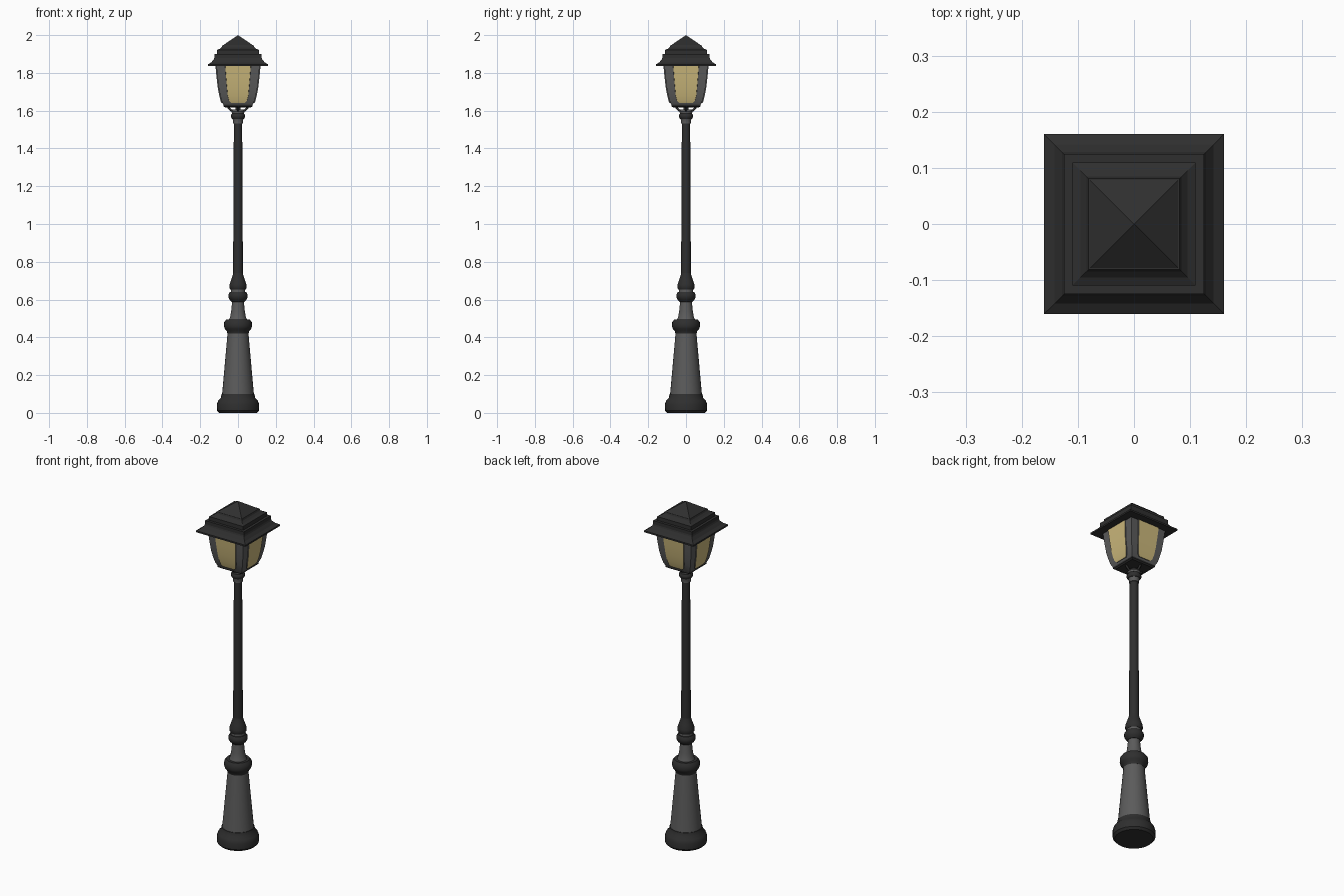
import bpy, bmesh, math
from mathutils import Vector

cube = bpy.data.objects.get("Cube")
if cube:
    bpy.data.objects.remove(cube, do_unlink=True)


def material(name, rgb):
    m = bpy.data.materials.new(name)
    m.use_nodes = True
    m.diffuse_color = (*rgb, 1)
    m.node_tree.nodes["Principled BSDF"].inputs["Base Color"].default_value = (*rgb, 1)
    return m


dark = material("dark iron", (0.028, 0.028, 0.028))
grey = material("grey iron", (0.105, 0.105, 0.105))
glass = material("warm glass", (0.60, 0.48, 0.20))


def finish(name, bm, mats, smooth=True):
    bmesh.ops.recalc_face_normals(bm, faces=bm.faces)
    mesh = bpy.data.meshes.new(name)
    bm.to_mesh(mesh)
    bm.free()
    for m in mats:
        mesh.materials.append(m)
    ob = bpy.data.objects.new(name, mesh)
    bpy.context.collection.objects.link(ob)
    if smooth:
        bpy.ops.object.select_all(action="DESELECT")
        ob.select_set(True)
        bpy.context.view_layer.objects.active = ob
        bpy.ops.object.shade_smooth_by_angle(angle=math.radians(35))
    return ob


def lathe(name, profile, mat, sides=28):
    """Capped turned part from (radius, height) points; four sides gives a square part."""
    bm = bmesh.new()
    square = sides == 4
    rings = []
    for r, z in profile:
        r *= math.sqrt(2) if square else 1
        ring = []
        for i in range(sides):
            a = math.tau * (i + (0.5 if square else 0)) / sides
            ring.append(bm.verts.new((r * math.cos(a), r * math.sin(a), z)))
        rings.append(ring)
    for low, high in zip(rings, rings[1:]):
        for i in range(sides):
            j = (i + 1) % sides
            bm.faces.new((low[i], low[j], high[j], high[i]))
    bm.faces.new(rings[0])
    bm.faces.new(rings[-1])
    bmesh.ops.remove_doubles(bm, verts=bm.verts, dist=0.0001)
    return finish(name, bm, [mat], not square)


# Pedestal
lathe("base_foot", [(.10, 0), (.111, .012), (.112, .045), (.105, .065),
                    (.091, .08), (.087, .1)], dark)
lathe("base_shaft", [(.084, .1), (.055, .425)], grey)
lathe("base_collar", [(.056, .42), (.06, .435), (.07, .445), (.074, .458),
                      (.073, .48), (.062, .495)], dark)
lathe("neck", [(.047, .494), (.041, .51), (.036, .54), (.031, .59)], grey)

# Knuckle between pedestal and pole
lathe("knuckle_ring", [(.033, .588), (.045, .6), (.051, .613), (.051, .627), (.043, .64)], dark)
lathe("knuckle_band", [(.038, .638), (.038, .655)], grey)
lathe("knuckle_bulb", [(.04, .652), (.046, .662), (.045, .68), (.036, .705),
                       (.028, .73), (.026, .74)], dark)

# Pole and its cap
lathe("pole", [(.026, .738), (.022, 1.535)], dark)
lathe("pole_cap", [(.026, 1.533), (.026, 1.55), (.03, 1.56)], grey)
lathe("cap_ring", [(.032, 1.557), (.038, 1.566), (.038, 1.576), (.031, 1.586)], dark)
lathe("cap_top", [(.032, 1.585), (.034, 1.595), (.028, 1.605)], grey)
lathe("lantern_stem", [(.014, 1.6), (.014, 1.628)], dark, 16)

# Curved brackets holding the lantern
for i, side in enumerate(("left", "back", "right", "front")):
    a = math.tau * i / 4
    out = Vector((math.cos(a), math.sin(a), 0))
    curve = bpy.data.curves.new("bracket_" + side, "CURVE")
    curve.dimensions = "3D"
    curve.bevel_depth = .006
    curve.bevel_resolution = 2
    curve.use_fill_caps = True
    path = [(.02, 1.595), (.036, 1.602), (.048, 1.613), (.056, 1.628)]
    spline = curve.splines.new("POLY")
    spline.points.add(len(path) - 1)
    for p, (r, z) in zip(spline.points, path):
        p.co = (*(out * r + Vector((0, 0, z))), 1)
    curve.materials.append(dark)
    bpy.context.collection.objects.link(bpy.data.objects.new("bracket_" + side, curve))

# Lantern floor
lathe("lantern_floor", [(.07, 1.618), (.078, 1.624), (.078, 1.632)], dark, 4)

# Lantern walls: height, half width of wall, half width of pane
rows = [(1.63, .077, .034), (1.641, .082, .036), (1.652, .087, .048), (1.68, .094, .055),
        (1.72, .102, .059), (1.78, .109, .064), (1.845, .115, .069)]
bm = bmesh.new()
panes = []
for k in range(4):
    a = math.tau * k / 4
    out = Vector((math.cos(a), math.sin(a), 0))
    along = Vector((-math.sin(a), math.cos(a), 0))
    grid = [[bm.verts.new(out * w + along * x + Vector((0, 0, z))) for x in (-w, -p, p, w)]
            for z, w, p in rows]
    for r in range(len(rows) - 1):
        for c in range(3):
            f = bm.faces.new((grid[r][c], grid[r][c + 1], grid[r + 1][c + 1], grid[r + 1][c]))
            if c == 1 and r > 0:
                panes.append(f)
bmesh.ops.remove_doubles(bm, verts=bm.verts, dist=0.0001)
bmesh.ops.recalc_face_normals(bm, faces=bm.faces)
bmesh.ops.inset_region(bm, faces=panes, thickness=.001, depth=-.005, use_even_offset=True)
for f in panes:
    f.material_index = 1
finish("lantern_walls", bm, [grey, glass])

# Stepped square roof
lathe("roof_eave", [(.16, 1.836), (.16, 1.845), (.142, 1.855), (.128, 1.872),
                    (.125, 1.88), (.125, 1.9)], dark, 4)
lathe("roof_step", [(.11, 1.898), (.11, 1.922), (.095, 1.928), (.085, 1.937),
                    (.081, 1.947)], dark, 4)
lathe("roof_peak", [(.081, 1.945), (0, 2.0)], dark, 4)
